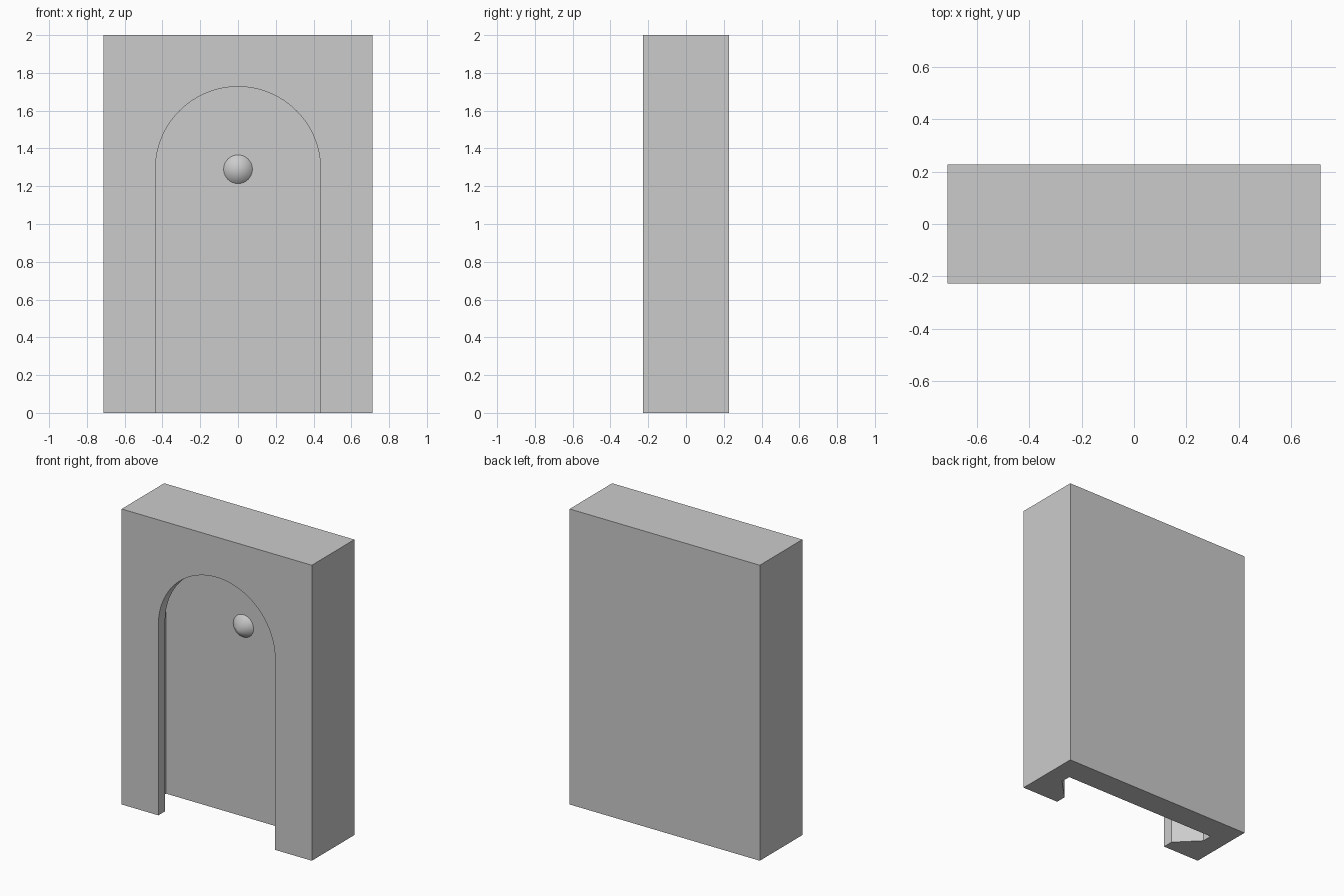
import bpy, bmesh, math

cube = bpy.data.objects.get("Cube")
if cube:
    bpy.data.objects.remove(cube, do_unlink=True)

WIDTH, DEPTH, HEIGHT = 1.424, 0.455, 2.0
FRONT = -DEPTH / 2
ARCH_Z = 1.29
SEGMENTS = 64
# Slot cross-section: half width and depth behind the front face
SLOT = [(0.437, -0.05), (0.437, 0.073), (0.578, 0.215), (0.578, 0.285)]
SLOT_BACK = FRONT + SLOT[-1][1]

grey = bpy.data.materials.new("plain grey")
grey.use_nodes = True
grey.diffuse_color = (0.6, 0.6, 0.6, 1)
grey.node_tree.nodes["Principled BSDF"].inputs["Base Color"].default_value = (0.6, 0.6, 0.6, 1)


def make_object(name, bm):
    bmesh.ops.recalc_face_normals(bm, faces=bm.faces)
    mesh = bpy.data.meshes.new(name)
    bm.to_mesh(mesh)
    bm.free()
    mesh.materials.append(grey)
    obj = bpy.data.objects.new(name, mesh)
    bpy.context.collection.objects.link(obj)
    return obj


def activate(obj):
    bpy.ops.object.select_all(action='DESELECT')
    obj.select_set(True)
    bpy.context.view_layer.objects.active = obj


# Solid block
bm = bmesh.new()
bmesh.ops.create_cube(bm, size=1)
bmesh.ops.scale(bm, vec=(WIDTH, DEPTH, HEIGHT), verts=bm.verts)
bmesh.ops.translate(bm, vec=(0, 0, HEIGHT / 2), verts=bm.verts)
block = make_object("mounting_block", bm)

# Arched slot, widening behind its front lip and open at the bottom
bm = bmesh.new()
rings = []
for radius, depth in SLOT:
    y = FRONT + depth
    outline = [(radius, -0.1)]
    for i in range(SEGMENTS + 1):
        a = math.pi * i / SEGMENTS
        outline.append((radius * math.cos(a), ARCH_Z + radius * math.sin(a)))
    outline.append((-radius, -0.1))
    rings.append([bm.verts.new((x, y, z)) for x, z in outline])
for near, far in zip(rings, rings[1:]):
    for i in range(len(near)):
        j = (i + 1) % len(near)
        bm.faces.new((near[i], near[j], far[j], far[i]))
bm.faces.new(rings[0])
bm.faces.new(rings[-1])
cutter = make_object("slot_cutter", bm)

activate(block)
cut = block.modifiers.new("slot", 'BOOLEAN')
cut.operation = 'DIFFERENCE'
cut.solver = 'EXACT'
cut.object = cutter
bpy.ops.object.modifier_apply(modifier=cut.name)
bpy.data.objects.remove(cutter, do_unlink=True)
bpy.ops.object.shade_smooth_by_angle(angle=math.radians(25))

# Conical locating bump on the back wall of the slot
bpy.ops.mesh.primitive_cone_add(vertices=48, radius1=0.076, radius2=0, depth=0.076,
                                location=(0, SLOT_BACK - 0.038, ARCH_Z),
                                rotation=(math.pi / 2, 0, 0))
bump = bpy.context.object
bump.name = "locating_bump"
bump.data.materials.append(grey)
bpy.ops.object.shade_smooth_by_angle(angle=math.radians(25))
